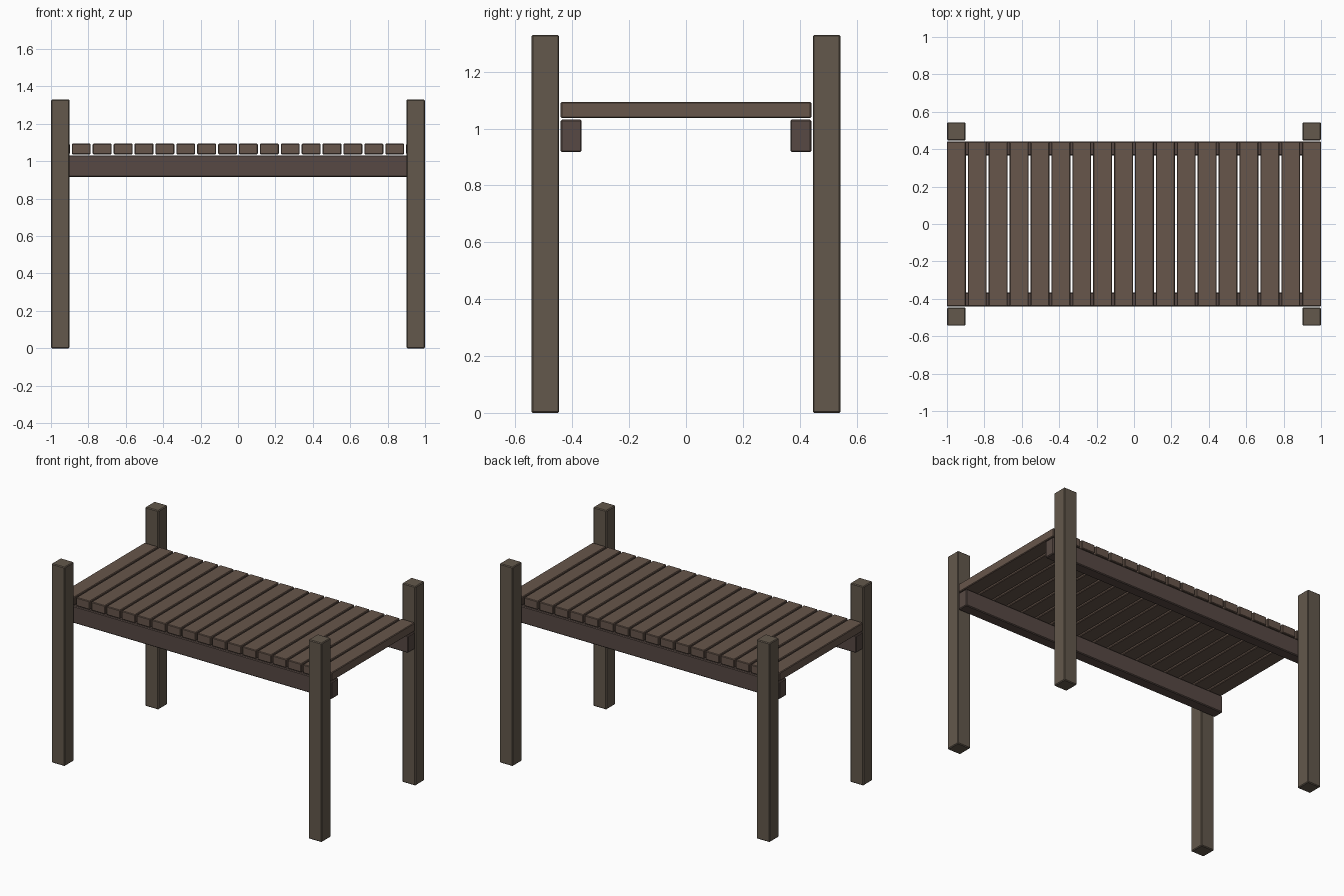
import bpy

if "Cube" in bpy.data.objects:
    bpy.data.objects.remove(bpy.data.objects["Cube"])

def material(name, color):
    m = bpy.data.materials.new(name)
    m.diffuse_color = (*color, 1)
    m.use_nodes = True
    m.node_tree.nodes["Principled BSDF"].inputs["Base Color"].default_value = m.diffuse_color
    return m

post_wood = material("post_wood", (0.125, 0.098, 0.072))
beam_wood = material("beam_wood", (0.095, 0.066, 0.056))
plank_wood = material("plank_wood", (0.135, 0.092, 0.070))

def timber(name, lo, hi, mat, bevel=0.005):
    """Box between two corners with a small chamfer."""
    bpy.ops.mesh.primitive_cube_add(size=1, location=[(a + b) / 2 for a, b in zip(lo, hi)])
    ob = bpy.context.object
    ob.name = name
    ob.scale = [b - a for a, b in zip(lo, hi)]
    bpy.ops.object.transform_apply(location=False, rotation=False, scale=True)
    mod = ob.modifiers.new("chamfer", 'BEVEL')
    mod.width = bevel
    mod.segments = 1
    ob.data.materials.append(mat)
    return ob

# Four corner posts
for sx, side in ((-1, "left"), (1, "right")):
    for sy, end in ((-1, "front"), (1, "back")):
        x, y = sx * 0.95, sy * 0.495
        timber(f"{end}_{side}_post", (x - 0.049, y - 0.049, 0),
               (x + 0.049, y + 0.049, 1.33), post_wood)

# Two long beams inside the posts
for sy, end in ((-1, "front"), (1, "back")):
    y = sy * 0.404
    timber(f"{end}_beam", (-1, y - 0.037, 0.917), (1, y + 0.037, 1.032), beam_wood)

# Deck planks laid across the beams
count, width = 18, 0.101
pitch = (2 - width) / (count - 1)
for i in range(count):
    x = -1 + i * pitch
    timber(f"deck_plank_{i + 1}", (x, -0.441, 1.037), (x + width, 0.441, 1.094), plank_wood, 0.004)
